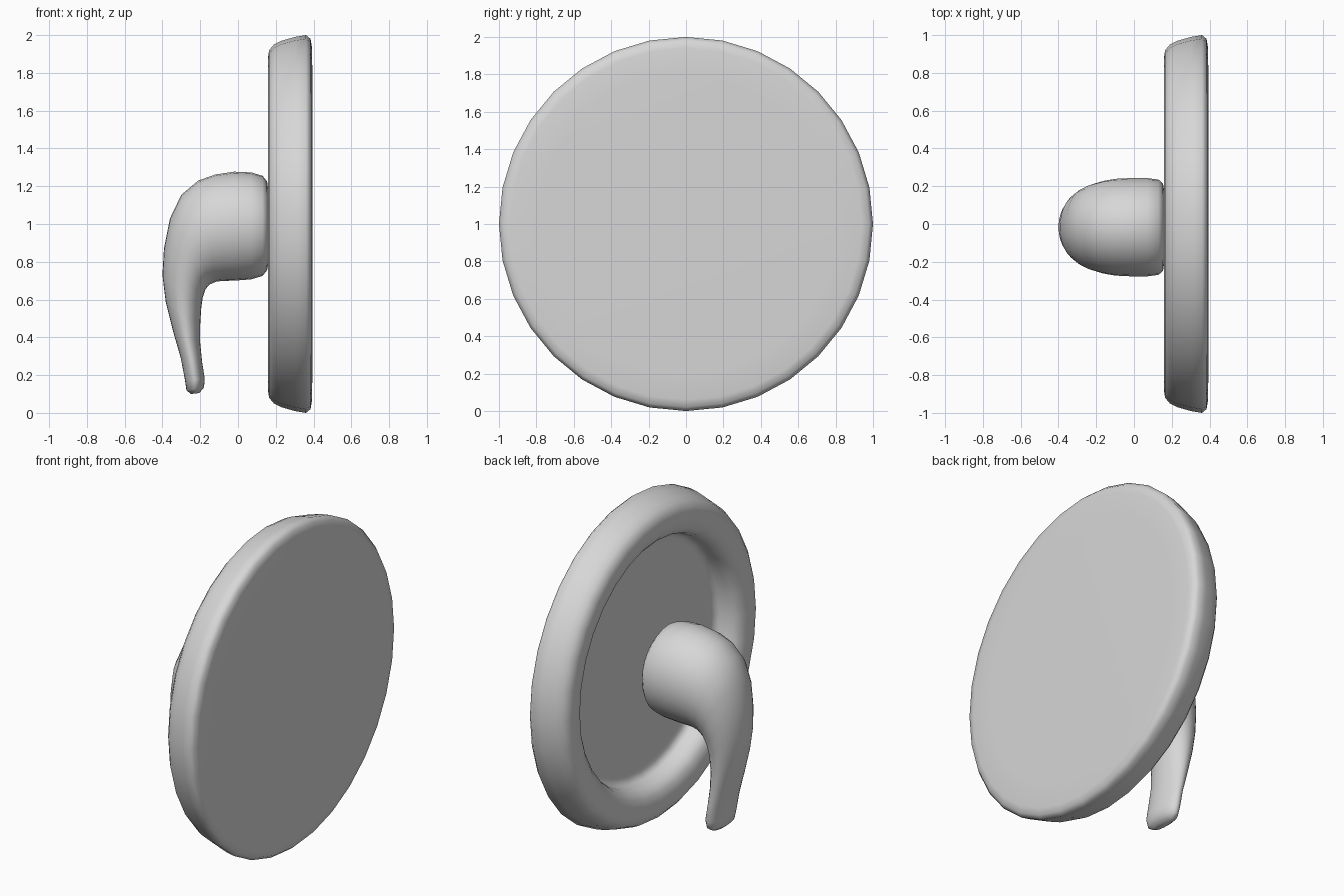
import bpy
import math
from mathutils import Vector

cube = bpy.data.objects.get("Cube")
if cube:
    bpy.data.objects.remove(cube, do_unlink=True)

grey = bpy.data.materials.new("plain grey")
grey.use_nodes = True
colour = (0.68, 0.68, 0.68, 1)
grey.diffuse_color = colour
grey.node_tree.nodes["Principled BSDF"].inputs["Base Color"].default_value = colour


def loft(name, rings):
    """Skin a list of equal-sized closed rings and cap both ends."""
    count = len(rings[0])
    points = [point for ring in rings for point in ring]
    faces = []
    for row in range(len(rings) - 1):
        start, above = row * count, (row + 1) * count
        for i in range(count):
            j = (i + 1) % count
            faces.append((start + i, start + j, above + j, above + i))
    faces.append(tuple(reversed(range(count))))
    faces.append(tuple(range(len(points) - count, len(points))))
    mesh = bpy.data.meshes.new(name)
    mesh.from_pydata(points, [], faces)
    mesh.materials.append(grey)
    obj = bpy.data.objects.new(name, mesh)
    bpy.context.collection.objects.link(obj)

    # Consistent outward normals and smooth shading with crisp corners
    bpy.ops.object.select_all(action="DESELECT")
    obj.select_set(True)
    bpy.context.view_layer.objects.active = obj
    bpy.ops.object.mode_set(mode="EDIT")
    bpy.ops.mesh.select_all(action="SELECT")
    bpy.ops.mesh.normals_make_consistent(inside=False)
    bpy.ops.object.mode_set(mode="OBJECT")
    bpy.ops.object.shade_smooth_by_angle(angle=math.radians(60))
    return obj


def oval_ring(centre, half_a, half_b, count):
    """Closed oval spanned by two half-axis vectors."""
    turns = [math.tau * i / count for i in range(count)]
    return [centre + half_a * math.cos(t) + half_b * math.sin(t) for t in turns]


# Round dish: (x, radius) from the flat face, around the rim, to the recessed floor
dish_profile = [
    (0.394, 0.8), (0.391, 0.94), (0.384, 0.98), (0.36, 1), (0.3, 0.99),
    (0.23, 0.97), (0.19, 0.95), (0.165, 0.92), (0.158, 0.88), (0.162, 0.83),
    (0.175, 0.79), (0.2, 0.76), (0.24, 0.745), (0.28, 0.738), (0.3, 0.725),
    (0.31, 0.7), (0.312, 0.65),
]
dish_rings = [
    oval_ring(Vector((x, 0, 1)), Vector((0, 0, r)), Vector((0, r, 0)), 32)
    for x, r in dish_profile
]
loft("round_dish", dish_rings)

# Bent lever knob: outer (x, z), inner (x, z), half width of each section
lever_sections = [
    (0.16, 1.18, 0.16, 0.79, 0.19),
    (0.154, 1.225, 0.154, 0.755, 0.23),
    (0.13, 1.255, 0.13, 0.725, 0.252),
    (0.07, 1.273, 0.07, 0.707, 0.26),
    (-0.02, 1.277, -0.02, 0.7, 0.26),
    (-0.12, 1.262, -0.08, 0.699, 0.256),
    (-0.21, 1.23, -0.115, 0.695, 0.245),
    (-0.3, 1.155, -0.15, 0.68, 0.226),
    (-0.36, 1.03, -0.172, 0.655, 0.203),
    (-0.392, 0.87, -0.187, 0.61, 0.178),
    (-0.4, 0.73, -0.195, 0.55, 0.157),
    (-0.383, 0.59, -0.2, 0.47, 0.143),
    (-0.343, 0.43, -0.2, 0.37, 0.135),
    (-0.303, 0.29, -0.19, 0.27, 0.134),
    (-0.28, 0.17, -0.176, 0.18, 0.134),
    (-0.273, 0.12, -0.18, 0.135, 0.12),
    (-0.25, 0.1, -0.205, 0.105, 0.08),
]
lever_rings = []
for outer_x, outer_z, inner_x, inner_z, half_width in lever_sections:
    outer = Vector((outer_x, -0.017, outer_z))
    inner = Vector((inner_x, -0.017, inner_z))
    lever_rings.append(oval_ring(
        (outer + inner) / 2, (outer - inner) / 2, Vector((0, half_width, 0)), 28))
loft("lever_knob", lever_rings)
